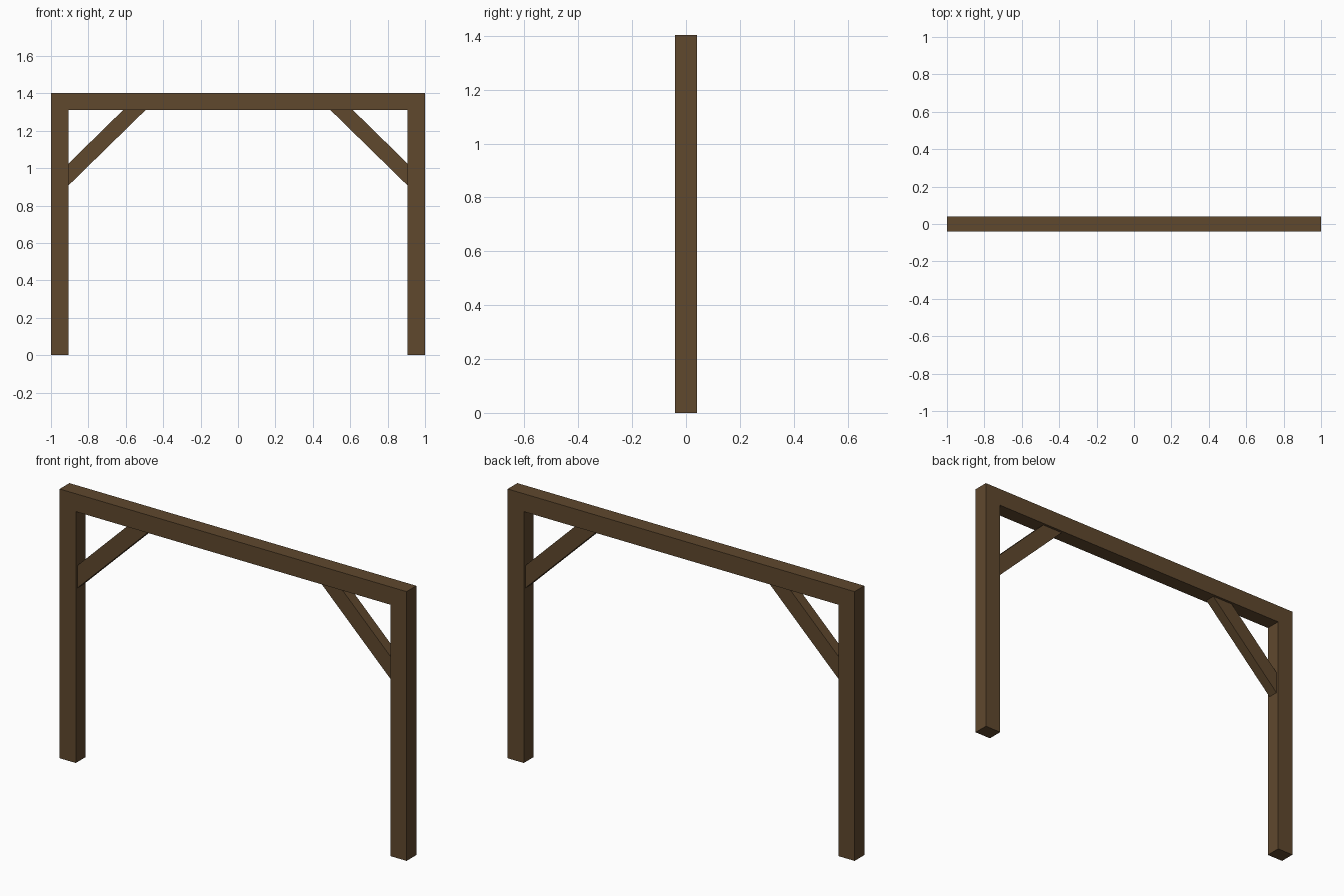
import bpy, bmesh

if "Cube" in bpy.data.objects:
    bpy.data.objects.remove(bpy.data.objects["Cube"])

# Overall dimensions
TOP, W, HALF_D = 1.403, 0.093, 0.04
INNER, UNDER = 1 - W, TOP - W
BRACE_HALF_D = 0.027

wood = bpy.data.materials.new("dark brown wood")
wood.diffuse_color = (0.115, 0.065, 0.027, 1)
wood.use_nodes = True
wood.node_tree.nodes["Principled BSDF"].inputs["Base Color"].default_value = wood.diffuse_color


def extrude_profile(name, points, half_depth):
    """Extrude an (x, z) outline symmetrically along y."""
    bm = bmesh.new()
    face = bm.faces.new([bm.verts.new((x, -half_depth, z)) for x, z in points])
    new = bmesh.ops.extrude_face_region(bm, geom=[face])["geom"]
    verts = [g for g in new if isinstance(g, bmesh.types.BMVert)]
    bmesh.ops.translate(bm, verts=verts, vec=(0, 2 * half_depth, 0))
    bmesh.ops.recalc_face_normals(bm, faces=bm.faces)
    mesh = bpy.data.meshes.new(name)
    bm.to_mesh(mesh)
    bm.free()
    mesh.materials.append(wood)
    obj = bpy.data.objects.new(name, mesh)
    bpy.context.collection.objects.link(obj)
    return obj


# Two posts and the top beam as one seamless frame
extrude_profile("post_and_beam_frame", [
    (-1, 0), (-INNER, 0), (-INNER, UNDER), (INNER, UNDER),
    (INNER, 0), (1, 0), (1, TOP), (-1, TOP)], HALF_D)

# Thinner diagonal corner braces, cut flush to post and beam
for side, s in (("left", -1), ("right", 1)):
    extrude_profile(f"{side}_corner_brace", [
        (s * INNER, 0.907), (s * INNER, 1.024),
        (s * 0.615, UNDER), (s * 0.495, UNDER)], BRACE_HALF_D)
